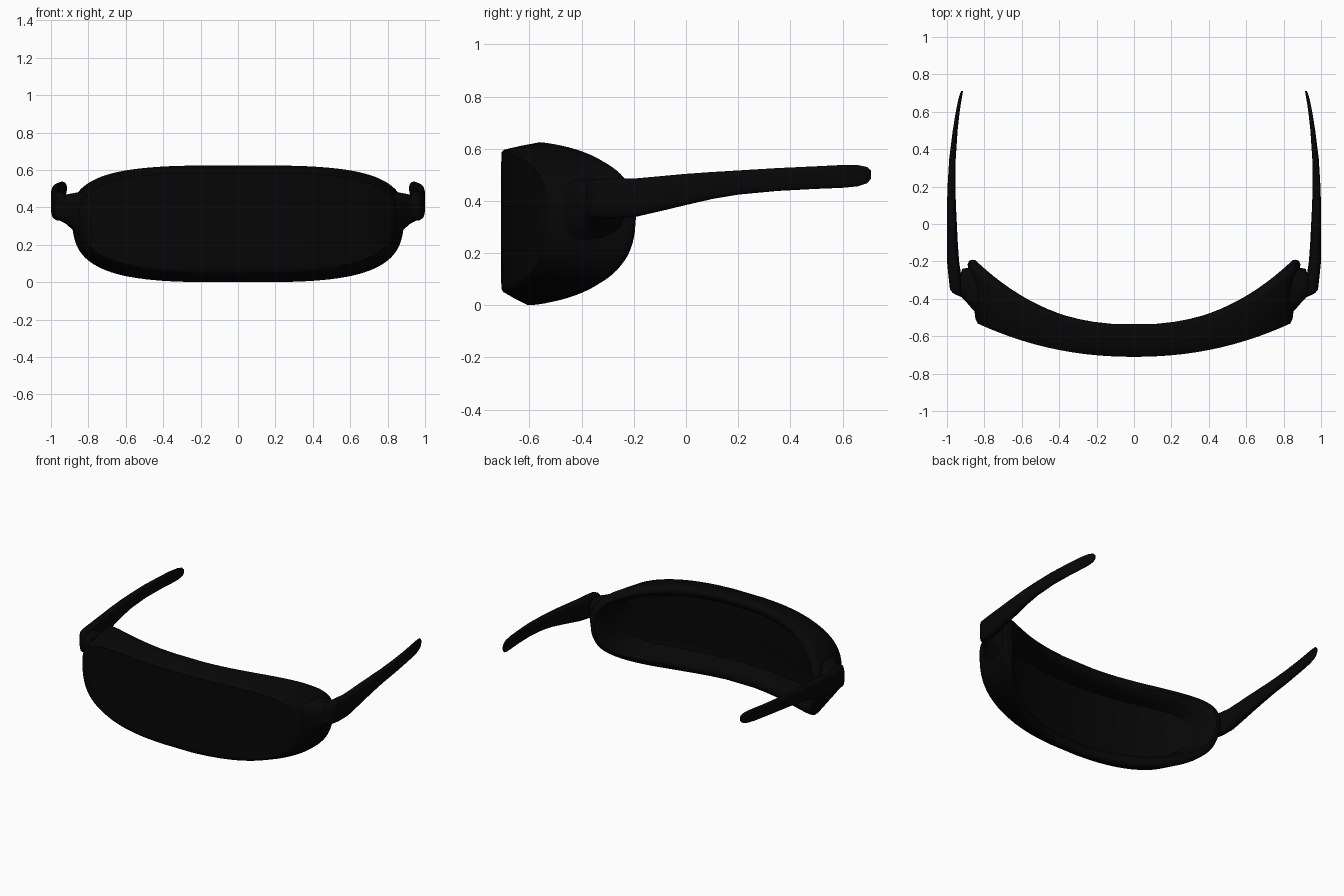
import bpy, bmesh, math

cube = bpy.data.objects.get("Cube")
if cube:
    bpy.data.objects.remove(cube)


def material(name, rgb, rough):
    m = bpy.data.materials.new(name)
    m.use_nodes = True
    m.diffuse_color = (*rgb, 1)
    bsdf = m.node_tree.nodes["Principled BSDF"]
    bsdf.inputs["Base Color"].default_value = (*rgb, 1)
    bsdf.inputs["Roughness"].default_value = rough
    return m


FRAME = material("black frame", (0.002, 0.002, 0.002), 0.5)
LENS = material("dark lens", (0.0018, 0.0018, 0.0018), 0.3)


def superellipse(count, n):
    """Unit rounded-rectangle outline as (u, v) pairs."""
    pts = []
    for i in range(count):
        a = 2 * math.pi * (i + 0.5) / count
        c, s = math.cos(a), math.sin(a)
        pts.append((math.copysign(abs(c) ** (2 / n), c),
                    math.copysign(abs(s) ** (2 / n), s)))
    return pts


def loft(name, rings, lens_bands=(), angle=40):
    """Skin a list of equal-length rings and close both ends."""
    bm = bmesh.new()
    loops = [[bm.verts.new(p) for p in ring] for ring in rings]
    count = len(loops[0])
    for band, (a, b) in enumerate(zip(loops, loops[1:])):
        for i in range(count):
            j = (i + 1) % count
            f = bm.faces.new((a[i], a[j], b[j], b[i]))
            f.material_index = int(band in lens_bands)
    for loop in (loops[0], loops[-1]):
        f = bm.faces.new(loop)
        f.material_index = int(bool(lens_bands))
    bmesh.ops.recalc_face_normals(bm, faces=bm.faces)
    mesh = bpy.data.meshes.new(name)
    bm.to_mesh(mesh)
    bm.free()
    mesh.materials.append(FRAME)
    mesh.materials.append(LENS)
    obj = bpy.data.objects.new(name, mesh)
    bpy.context.collection.objects.link(obj)
    bpy.ops.object.select_all(action="DESELECT")
    obj.select_set(True)
    bpy.context.view_layer.objects.active = obj
    bpy.ops.object.shade_smooth_by_angle(angle=math.radians(angle))
    return obj


# Wraparound visor: rings between a curved front and a deeper curved back
MID = 0.3125


def front_y(x):
    return -0.71 + 0.18 * (abs(x) / 0.84) ** 2.15


def back_y(z, reach):
    lean = 0.03 * ((z - MID) / MID - 1)
    return -0.54 + 0.34 * reach ** 2.3 + lean * (1 - reach)


OUTLINE = superellipse(96, 3.4)


def visor_ring(half_w, half_h, depth, end_depth=0):
    """Ring at a depth from front (0) to back (1), deepened toward the sides."""
    ring = []
    for u, v in OUTLINE:
        x = half_w * u
        z = MID + 0.012 * max(0, 1 - depth / 0.8) + half_h * v
        if v < 0:
            x *= 1 + 0.055 * v
        reach = min(1, abs(x) / max(half_w, 0.8))
        f = front_y(x)
        t = depth + end_depth * reach ** 3
        ring.append((x, f + t * (back_y(z, reach) - f), z))
    return ring


steps = [0.02, 0.2, 0.4, 0.6, 0.8, 0.92]
lens_out = [visor_ring(0.83 * s, 0.258 * s, 0) for s in steps]
shell = [visor_ring(*r) for r in (
    (0.835, 0.261, 0), (0.848, 0.273, 0.06), (0.866, 0.294, 0.45),
    (0.886, 0.3125, 0.86), (0.89, 0.309, 0.95), (0.882, 0.297, 1.01),
    (0.866, 0.283, 1.03), (0.848, 0.265, 1.02), (0.826, 0.242, 0.9),
    (0.808, 0.224, 0.55, 0.12), (0.795, 0.213, 0.23, 0.22))]
lens_in = [visor_ring(0.784 * s, 0.205 * s, 0.2, 0.22) for s in reversed(steps)]
rings = lens_out + shell + lens_in
bands = set(range(len(steps))) | set(range(len(steps) + len(shell) - 1, len(rings) - 1))
loft("visor", rings, bands)

# Hinge lugs: x, y from, y to, z from, z to
LUG = [(0.835, -0.485, -0.25, 0.235, 0.485), (0.865, -0.455, -0.24, 0.26, 0.48),
       (0.895, -0.42, -0.235, 0.29, 0.474), (0.918, -0.395, -0.24, 0.31, 0.47),
       (0.925, -0.39, -0.26, 0.315, 0.468), (0.955, -0.375, -0.28, 0.33, 0.465)]

# Temple arms: y, x inner, x outer, z bottom, z top
ARM = [(-0.382, 0.925, 0.945, 0.35, 0.455), (-0.368, 0.92, 0.97, 0.338, 0.475),
       (-0.35, 0.92, 0.984, 0.335, 0.483),
       (-0.28, 0.923, 0.992, 0.33, 0.487), (-0.2, 0.935, 1.0, 0.337, 0.486),
       (-0.1, 0.942, 1.0, 0.36, 0.495), (0, 0.947, 1.0, 0.384, 0.504),
       (0.1, 0.952, 1.0, 0.407, 0.511), (0.2, 0.955, 0.997, 0.424, 0.517),
       (0.35, 0.953, 0.988, 0.438, 0.526), (0.5, 0.943, 0.969, 0.446, 0.533),
       (0.6, 0.932, 0.953, 0.45, 0.538), (0.66, 0.923, 0.941, 0.456, 0.537),
       (0.695, 0.917, 0.931, 0.468, 0.53), (0.71, 0.914, 0.925, 0.486, 0.516)]

SECTION = superellipse(28, 3)
for side, label in ((1, "left"), (-1, "right")):
    loft(label + "_hinge", [[(side * x, (y0 + y1) / 2 + u * (y1 - y0) / 2,
                              (z0 + z1) / 2 + v * (z1 - z0) / 2) for u, v in SECTION]
                            for x, y0, y1, z0, z1 in LUG])
    loft(label + "_arm", [[(side * ((x0 + x1) / 2 + u * (x1 - x0) / 2), y,
                            (z0 + z1) / 2 + v * (z1 - z0) / 2) for u, v in SECTION]
                          for y, x0, x1, z0, z1 in ARM])
